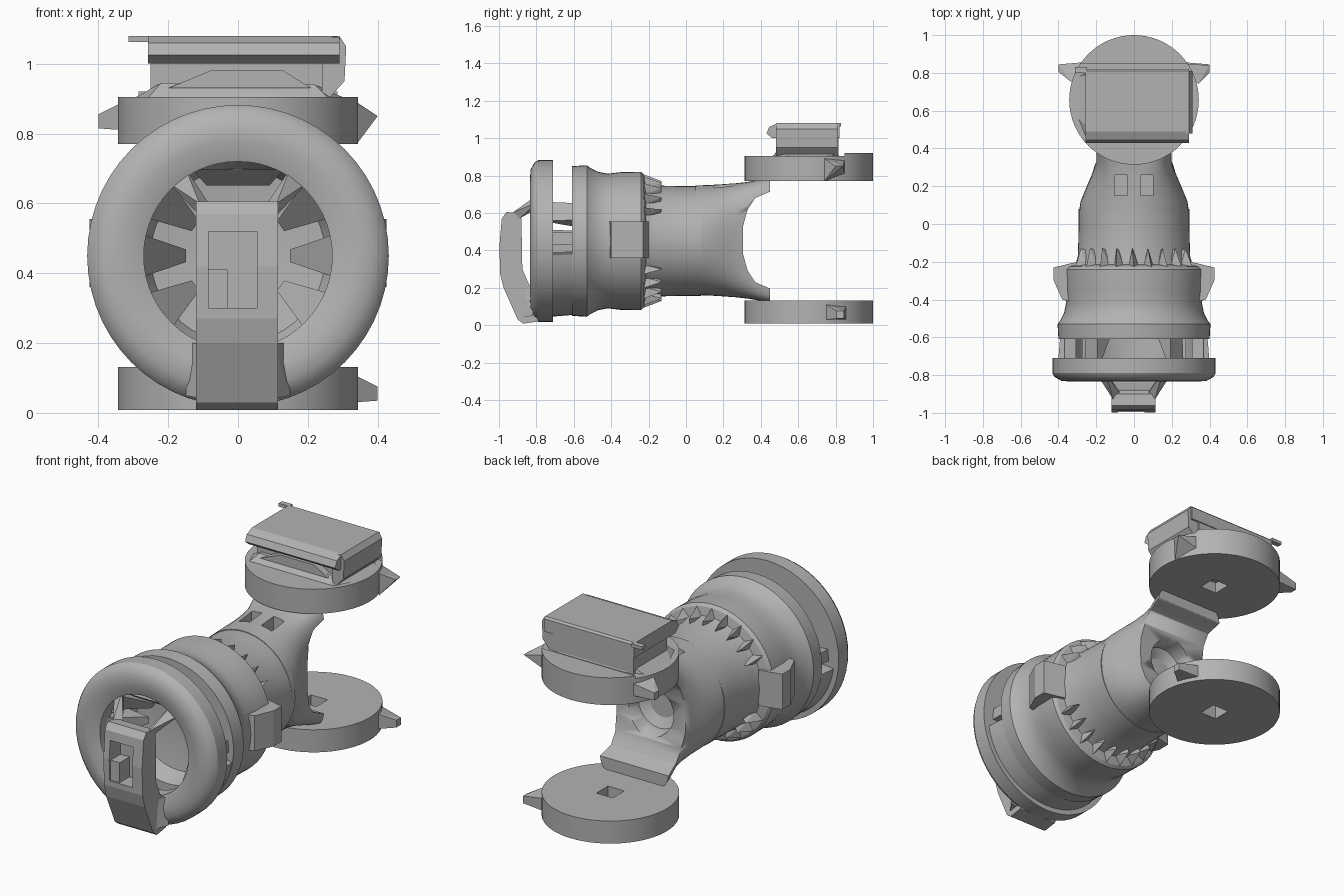
import bpy, bmesh, math
from mathutils import Vector

old = bpy.data.objects.get("Cube")
if old:
    bpy.data.objects.remove(old, do_unlink=True)

grey = bpy.data.materials.new("plain_grey")
grey.use_nodes = True
tone = (0.45, 0.45, 0.45, 1)
grey.diffuse_color = tone
grey.node_tree.nodes["Principled BSDF"].inputs["Base Color"].default_value = tone
AXIS = 0.45   # height of the barrel axis


def finish(name, bm, smooth=True):
    bmesh.ops.remove_doubles(bm, verts=bm.verts, dist=1e-5)
    bmesh.ops.recalc_face_normals(bm, faces=bm.faces)
    me = bpy.data.meshes.new(name)
    bm.to_mesh(me)
    bm.free()
    me.materials.append(grey)
    ob = bpy.data.objects.new(name, me)
    bpy.context.collection.objects.link(ob)
    if smooth:
        bpy.ops.object.select_all(action='DESELECT')
        ob.select_set(True)
        bpy.context.view_layer.objects.active = ob
        bpy.ops.object.shade_smooth_by_angle(angle=math.radians(30))
    return ob


def skin(bm, rings, close=False):
    """Bridge rings of points; cap the ends unless the rings close on themselves."""
    vs = [[bm.verts.new(p) for p in r] for r in rings]
    n = len(vs[0])
    for a, b in zip(vs, vs[1:] + ([vs[0]] if close else [])):
        for i in range(n):
            j = (i + 1) % n
            bm.faces.new((a[i], a[j], b[j], b[i]))
    if not close:
        bm.faces.new(vs[0])
        bm.faces.new(vs[-1])


def polar(r, y, a):
    return Vector((r * math.cos(a), y, AXIS + r * math.sin(a)))


def lathe(name, profile, close=False, seg=56):
    bm = bmesh.new()
    skin(bm, [[polar(r, y, math.tau * i / seg) for i in range(seg)] for r, y in profile], close)
    return finish(name, bm)


def prism(name, pts, axis, lo, hi, smooth=True):
    """Extrude a 2D outline along x (pts are y,z) or z (pts are x,y)."""
    bm = bmesh.new()
    put = (lambda p, t: (t, *p)) if axis == 'x' else (lambda p, t: (*p, t))
    skin(bm, [[put(p, t) for p in pts] for t in (lo, hi)])
    return finish(name, bm, smooth)


def box(name, lo, hi):
    return prism(name, [(lo[0], lo[1]), (hi[0], lo[1]), (hi[0], hi[1]), (lo[0], hi[1])],
                 'z', lo[2], hi[2], False)


def hulls(name, groups):
    bm = bmesh.new()
    for pts in groups:
        bmesh.ops.convex_hull(bm, input=[bm.verts.new(p) for p in pts])
    return finish(name, bm, False)


def cut(ob, *cutters):
    for c in cutters:
        m = ob.modifiers.new("cut", 'BOOLEAN')
        m.object, m.operation, m.solver = c, 'DIFFERENCE', 'EXACT'
    dg = bpy.context.evaluated_depsgraph_get()
    me = bpy.data.meshes.new_from_object(ob.evaluated_get(dg))
    ob.modifiers.clear()
    ob.data = me
    for c in cutters:
        bpy.data.objects.remove(c, do_unlink=True)


def circle(r, cy, n=64):
    return [(r * math.cos(math.tau * i / n), cy + r * math.sin(math.tau * i / n)) for i in range(n)]


# Front ring with a wide opening
lathe("front_ring", [(.27, -.815), (.33, -.835), (.385, -.83), (.42, -.81), (.432, -.79),
                     (.432, -.71), (.30, -.71), (.27, -.73)], close=True)

# Stepped barrel with a recessed front and a slimmer tube behind
lathe("barrel", [(.13, -.50), (.25, -.52), (.29, -.61), (.40, -.61), (.405, -.53), (.39, -.51),
                 (.37, -.47), (.36, -.42), (.368, -.35), (.37, -.24), (.355, -.225),
                 (.31, -.215), (.297, -.17), (.293, -.02), (.293, .08)])

# Lower shell joining ring and barrel
bm = bmesh.new()
arc = [math.radians(d) for d in range(188, 353, 6)]
skin(bm, [[polar(r, y, a) for r, y in ((.34, -.72), (.405, -.72), (.395, -.6), (.34, -.6))] for a in arc])
finish("lower_shell", bm)

# Ribs in the upper gap
hulls("gap_ribs", [[polar(r, y, math.radians(d + s)) for r in (.31, .37) for y in (-.72, -.6)
                    for s in (-5, 5)] for d in (2, 178)])

# Wedge spokes pointing into the ring opening
hulls("inner_spokes", [[polar(.285, -.78, a - .22), polar(.285, -.78, a + .22), polar(.28, -.6, a - .2),
                        polar(.28, -.6, a + .2), polar(.15, -.56, a - .12), polar(.15, -.56, a + .12)]
                       for a in [math.radians(d) for d in (-35, 0, 35, 145, 180, 215)]])
hulls("upper_spoke", [[polar(r, y, math.radians(90 + s)) for r, y, w in
                       ((.28, -.8, 28), (.22, -.73, 24), (.28, -.72, 28)) for s in (-w, w)]])

# Teeth behind the barrel collar
hulls("collar_teeth", [[polar(.30, -.235, a - .1), polar(.30, -.235, a + .1), polar(.36, -.235, a),
                        polar(.32, -.13, a + .03), polar(.27, -.14, a)]
                       for a in [math.tau * i / 24 for i in range(24)] if abs(math.cos(a)) < .9])

# Side pads
for name, s in (("left_pad", 1), ("right_pad", -1)):
    hulls(name, [[(s * x, y, z) for x, y in ((.3, -.42), (.38, -.4), (.425, -.3), (.425, -.23), (.3, -.2))
                  for z in (.36, .555)]])

# Neck that narrows in plan and squares off into the fork
bm = bmesh.new()
sections = [(.05, .293, .293, 2), (.12, .283, .295, 2.1), (.2, .25, .30, 2.4),
            (.27, .22, .305, 3), (.33, .203, .312, 4), (.39, .205, .322, 6), (.45, .212, .332, 8)]
rings = []
for y, w, h, e in sections:
    ring = []
    for i in range(48):
        c, s = math.cos(math.tau * i / 48), math.sin(math.tau * i / 48)
        ring.append((w * math.copysign(abs(c) ** (2 / e), c), y,
                     AXIS + .004 + h * math.copysign(abs(s) ** (2 / e), s)))
    rings.append(ring)
skin(bm, rings)
neck = finish("fork_neck", bm)
gap = [(.5, .73), (.44, .71), (.37, .68), (.33, .62), (.305, .53)]
gap += [(y, 2 * AXIS + .01 - z) for y, z in reversed(gap)]
cut(neck, prism("fork_gap", gap, 'x', -.5, .5),
    lathe("rear_pocket", [(.08, .2), (.13, .23), (.15, .4)], seg=24),
    box("slot_a", (-.1, .15, .66), (-.035, .26, .9)),
    box("slot_b", (.035, .15, .66), (.1, .26, .9)))

# Fork discs with square centre holes
for name, lo, hi in (("lower_disc", .008, .132), ("upper_disc", .77, .905)):
    disc = prism(name, circle(.343, .657), 'z', lo, hi)
    holes = [box("hole", (-.05, .607, lo - .1), (.05, .707, lo + .3 if lo < .1 else lo + .06))]
    if lo < .1:
        holes.append(box("notch", (-.04, .4, .09), (.03, .45, .3)))
    cut(disc, *holes)

# Pointed ears on the disc rims
for name, s, z in (("lower_ear", 1, .01), ("upper_ear", -1, .79)):
    hulls(name, [[(s * .22, .86, z + .02), (s * .22, .86, z + .1), (s * .33, .75, z + .02),
                  (s * .33, .75, z + .1), (s * .33, .84, z + .02), (s * .4, .845, z + .025),
                  (s * .4, .805, z + .025), (s * .4, .845, z + .065), (s * .4, .805, z + .065)]])
hulls("upper_lug", [[(.25, .85, .8), (.25, .85, .89), (.34, .74, .77), (.34, .74, .89),
                     (.4, .84, .85), (.4, .8, .85)]])

# Raised rear lip of the upper disc
rim = [p for p in circle(.343, .657) if p[1] > .82]
prism("rear_lip", rim, 'z', .89, .92)

# Cover box on the upper disc, with an overhanging visor
box("cover_base", (-.25, .52, .89), (.24, .815, 1.02))
prism("cover_visor", [(.82, 1.0), (.82, 1.07), (.81, 1.08), (.49, 1.08), (.445, 1.06), (.43, 1.025),
                      (.46, 1.0)], 'x', -.258, .29, False)
hulls("cover_cheek", [[(x, y, z) for y in (.48, .81) for x, z in
                       ((.24, .9), (.26, .9), (.305, .95), (.31, 1.05), (.29, 1.08), (.24, 1.07))]])
hulls("cover_skirt", [[(-.3, .56, .9), (-.3, .78, .9), (-.22, .5, .945), (-.22, .8, .945),
                       (-.26, .46, .9), (.26, .46, .9), (.22, .5, .94), (.22, .8, .94),
                       (.31, .56, .9), (.31, .78, .9), (.2, .82, .9), (-.2, .82, .9)]])
hulls("cover_panel", [[(x, y, z) for y in (.48, .54) for x, z in
                       ((-.2, .93), (-.08, .98), (.13, .98), (.21, .93))]])
box("cover_tab", (-.313, .8, 1.062), (-.25, .83, 1.08))

# Front hook with a recessed window
hook = prism("front_hook", [(-.79, .02), (-.87, .008), (-.90, .03), (-.975, .2), (-.993, .27),
                            (-.998, .42), (-.985, .57), (-.96, .605), (-.9, .6), (-.88, .57),
                            (-.875, .3), (-.84, .22), (-.79, .17)], 'x', -.12, .115, False)
cut(hook, box("window", (-.085, -1.1, .30), (.055, -.9, .52)))
hulls("hook_window_block", [[(x, y, z) for x, z in ((-.085, .3), (-.03, .3), (-.03, .41), (-.085, .41))
                             for y in (-.985, -.89)]])
hulls("hook_struts", [[(s * .11, -.93, .6), (s * .07, -.9, .58), (s * .115, -.89, .57),
                       (s * .2, -.79, .66), (s * .15, -.79, .70), (s * .17, -.75, .65)] for s in (-1, 1)])

# Broad foot spreading from hook to ring
hulls("hook_foot", [[(s * x, y, z) for s in (-1, 1) for x, y, z in
                     ((.1, -.9, .04), (.1, -.88, .2), (.15, -.82, .05), (.14, -.8, .2))]])
